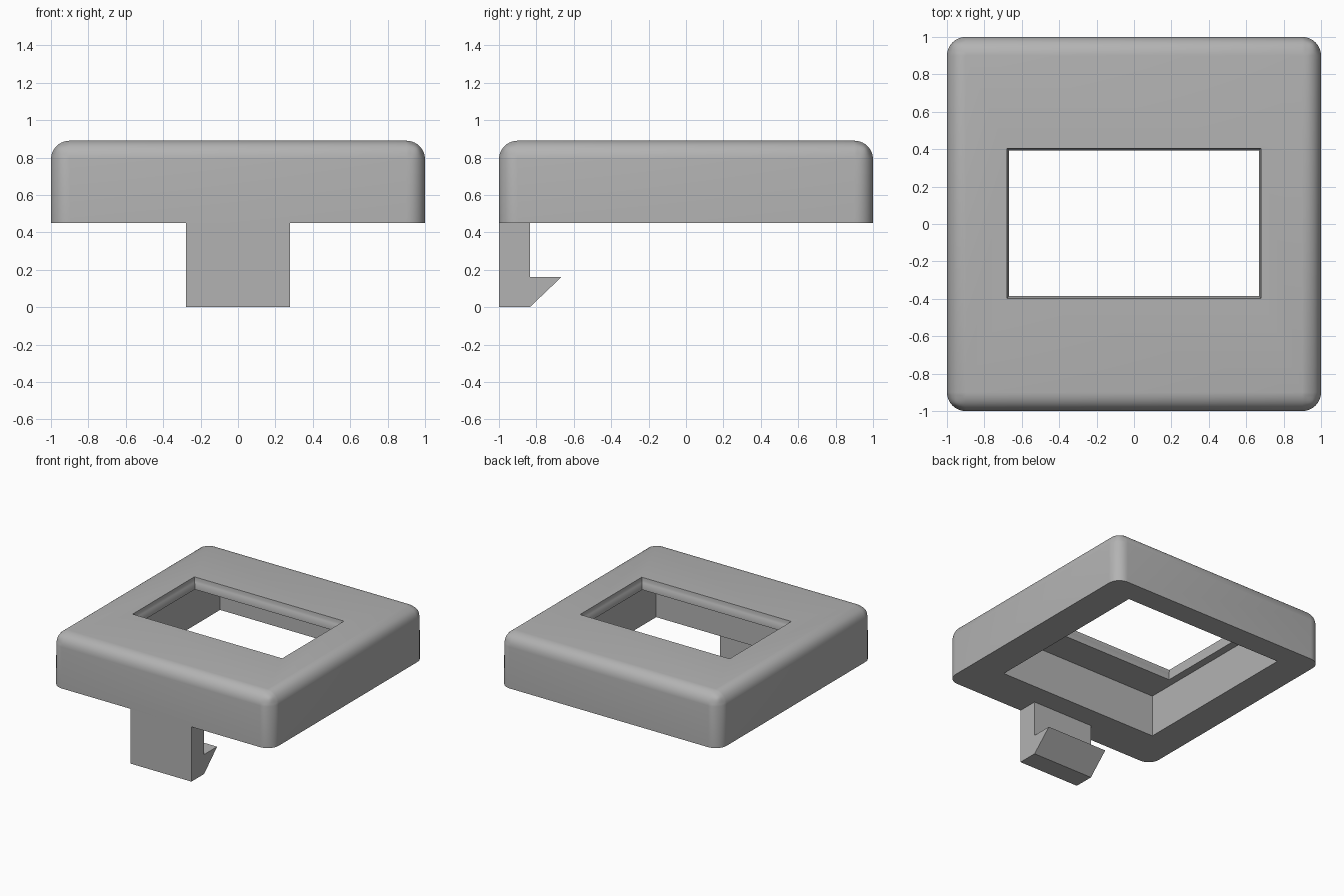
import bpy
import bmesh
import math

default = bpy.data.objects.get("Cube")
if default:
    bpy.data.objects.remove(default, do_unlink=True)

BASE, TOP, RADIUS = 0.45, 0.89, 0.1

grey = bpy.data.materials.new("plain_grey")
grey.use_nodes = True
colour = (0.45, 0.45, 0.45, 1)
grey.diffuse_color = colour
grey.node_tree.nodes["Principled BSDF"].inputs["Base Color"].default_value = colour


def finish(bm, name):
    """Turn a bmesh into a grey object."""
    bmesh.ops.recalc_face_normals(bm, faces=bm.faces)
    mesh = bpy.data.meshes.new(name)
    bm.to_mesh(mesh)
    bm.free()
    obj = bpy.data.objects.new(name, mesh)
    mesh.materials.append(grey)
    bpy.context.collection.objects.link(obj)
    return obj


def loft(rings):
    """Closed solid through a list of vertex-coordinate rings."""
    bm = bmesh.new()
    loops = [[bm.verts.new(p) for p in ring] for ring in rings]
    n = len(loops[0])
    for a, b in zip(loops, loops[1:]):
        for i in range(n):
            j = (i + 1) % n
            bm.faces.new((a[i], a[j], b[j], b[i]))
    bm.faces.new(loops[0][::-1])
    bm.faces.new(loops[-1])
    return bm


def rect(hx, y0, y1, z):
    return [(-hx, y0, z), (hx, y0, z), (hx, y1, z), (-hx, y1, z)]


def activate(obj):
    bpy.ops.object.select_all(action='DESELECT')
    obj.select_set(True)
    bpy.context.view_layer.objects.active = obj


def carve(obj, cutter):
    activate(obj)
    mod = obj.modifiers.new("cut", 'BOOLEAN')
    mod.operation = 'DIFFERENCE'
    mod.solver = 'EXACT'
    mod.object = cutter
    bpy.ops.object.modifier_apply(modifier=mod.name)
    bpy.data.objects.remove(cutter, do_unlink=True)


# Frame: block with rounded sides and top, sharp underside
bm = loft([rect(1, -1, 1, BASE), rect(1, -1, 1, TOP)])
edges = [e for e in bm.edges if any(v.co.z > BASE + 0.01 for v in e.verts)]
bmesh.ops.bevel(bm, geom=edges, offset=RADIUS, segments=10, profile=0.5,
                affect='EDGES', clamp_overlap=True)
frame = finish(bm, "frame")

# Hollow under the lip
carve(frame, finish(loft([rect(0.73, -0.655, 0.81, BASE - 0.1),
                          rect(0.73, -0.655, 0.81, 0.795)]), "pocket_cutter"))

# Window with slightly flared upper rim
flare = [(0, 0.7), (0, 0.84), (0.006, 0.85), (0.011, 0.867),
         (0.013, TOP), (0.013, TOP + 0.1)]
carve(frame, finish(loft([rect(0.667 + f, -0.384 - f, 0.392 + f, z)
                          for f, z in flare]), "window_cutter"))
activate(frame)
bpy.ops.object.shade_smooth_by_angle(angle=math.radians(35))

# Snap clip: hooked profile extruded along x
hook = [(-1, 0), (-0.835, 0), (-0.667, 0.16), (-0.835, 0.16),
        (-0.835, BASE), (-1, BASE)]
finish(loft([[(x, y, z) for y, z in hook] for x in (-0.277, 0.277)]), "snap_clip")
